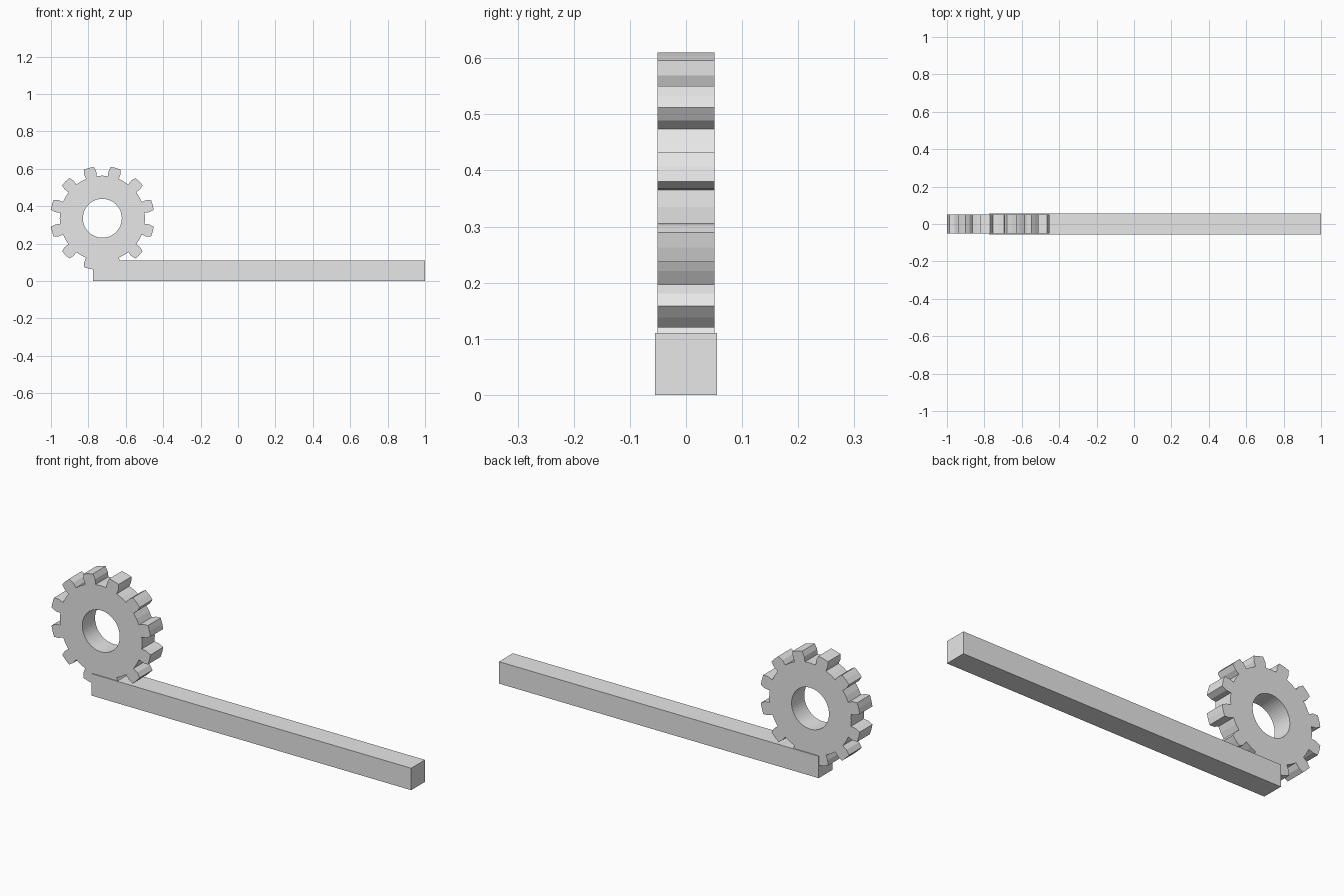
import bpy, bmesh, math

if "Cube" in bpy.data.objects:
    bpy.data.objects.remove(bpy.data.objects["Cube"])

grey = bpy.data.materials.new("plain grey")
grey.diffuse_color = (0.8, 0.8, 0.8, 1)
grey.use_nodes = True
grey.node_tree.nodes["Principled BSDF"].inputs["Base Color"].default_value = grey.diffuse_color


def finish(name, bm, location):
    bmesh.ops.recalc_face_normals(bm, faces=bm.faces)
    mesh = bpy.data.meshes.new(name)
    bm.to_mesh(mesh)
    bm.free()
    mesh.materials.append(grey)
    obj = bpy.data.objects.new(name, mesh)
    obj.location = location
    bpy.context.collection.objects.link(obj)
    return obj


# Pinion gear: twelve tapered teeth around a round bore
TEETH, PITCH_R, HALF_WIDTH = 12, 0.2532, 0.0506
ROOT_R, TIP_R, BORE_R = 0.9 * PITCH_R, 1.1 * PITCH_R, 0.104
# (radius, degrees from tooth centre) for one tooth and the gap after it
tooth = [(ROOT_R, -7.5), (PITCH_R, -7.5), (TIP_R, -5.6), (TIP_R, 0),
         (TIP_R, 5.6), (PITCH_R, 7.5), (ROOT_R, 7.5), (ROOT_R, 15)]
# Bore vertex, counted within one tooth pitch, facing each outline point
bore_index = [0, 0, 0, 1, 2, 2, 2, 3]

bm = bmesh.new()
sides = []
for y in (-HALF_WIDTH, HALF_WIDTH):
    def point(r, degrees):
        a = math.radians(degrees)
        return bm.verts.new((r * math.cos(a), y, r * math.sin(a)))
    outline, bore = [], []
    for k in range(TEETH):
        centre = 15 + 30 * k
        outline += [point(r, centre + d) for r, d in tooth]
        bore += [point(BORE_R, centre - 7.5 + 7.5 * j) for j in range(4)]
    sides.append((outline, bore))
    # Flat face of the gear, joined from the bore to the outline
    n = len(outline)
    for i in range(n):
        j = (i + 1) % n
        b0 = bore[4 * (i // 8) + bore_index[i % 8]]
        b1 = bore[4 * (j // 8) + bore_index[j % 8]]
        if b0 is not b1:
            bm.faces.new((b0, outline[i], outline[j], b1))
        else:
            bm.faces.new((b0, outline[i], outline[j]))
# Tooth surfaces and bore wall
for front, back in zip(*sides):
    for i in range(len(front)):
        j = (i + 1) % len(front)
        bm.faces.new((front[i], front[j], back[j], back[i]))
finish("pinion_gear", bm, (-0.7253, 0, 0.335))

# Plain straight rack bar
bm = bmesh.new()
bmesh.ops.create_cube(bm, size=1)
bmesh.ops.scale(bm, vec=(1.775, 0.11, 0.11), verts=bm.verts)
finish("rack_bar", bm, (0.1125, 0, 0.055))
